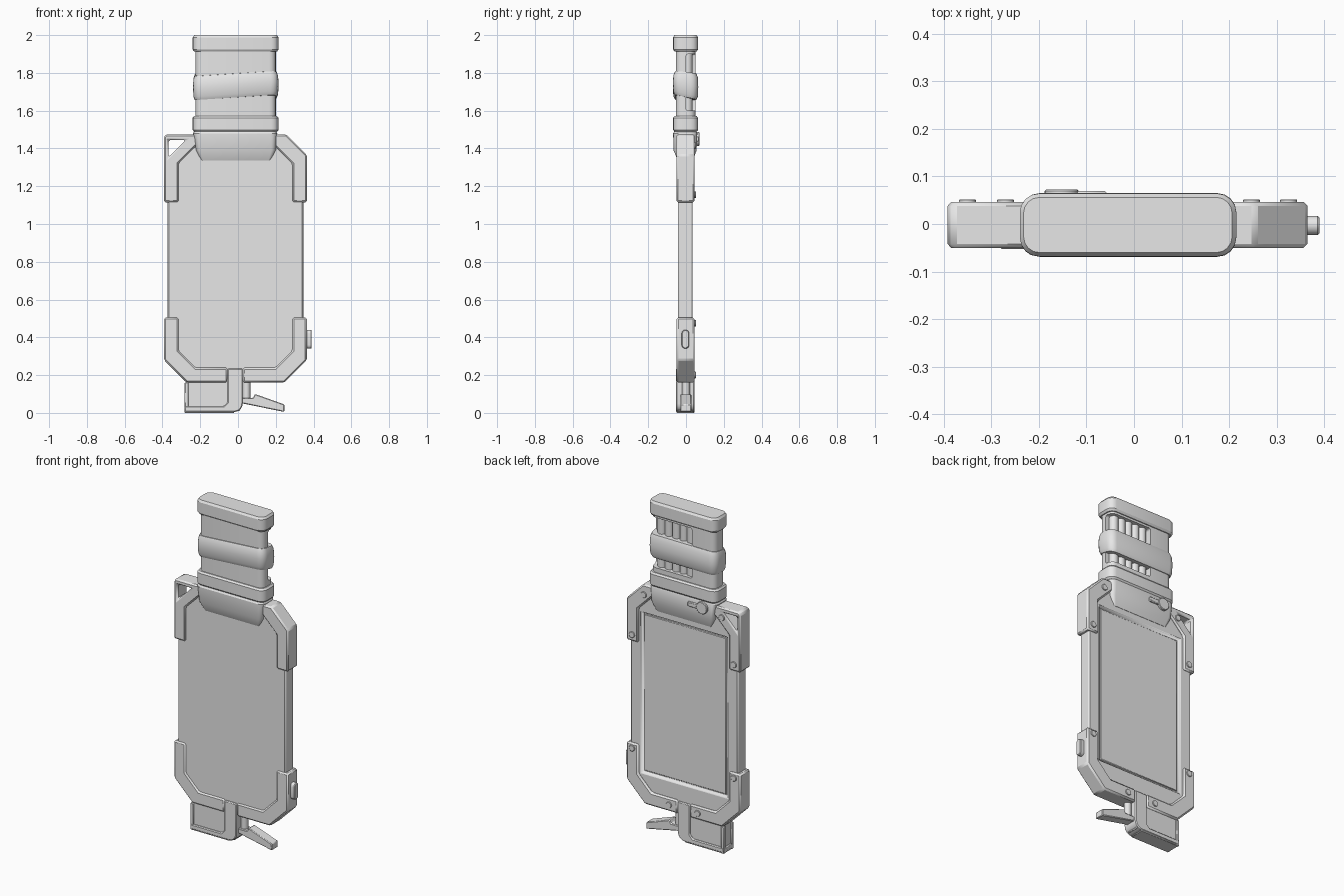
import bpy, bmesh, math

if "Cube" in bpy.data.objects:
    bpy.data.objects.remove(bpy.data.objects["Cube"])

grey = bpy.data.materials.new("plain grey")
grey.diffuse_color = (0.8, 0.8, 0.8, 1)
grey.use_nodes = True
grey.node_tree.nodes["Principled BSDF"].inputs["Base Color"].default_value = grey.diffuse_color


def finish(name, bm, bevel=0.0, segments=1):
    bmesh.ops.recalc_face_normals(bm, faces=bm.faces)
    me = bpy.data.meshes.new(name)
    bm.to_mesh(me)
    bm.free()
    ob = bpy.data.objects.new(name, me)
    bpy.context.collection.objects.link(ob)
    me.materials.append(grey)
    if bevel:
        m = ob.modifiers.new("bevel", 'BEVEL')
        m.width, m.segments, m.limit_method = bevel, segments, 'ANGLE'
        m.angle_limit = math.radians(40)
    return ob


def prism(name, pts, y0, y1, bevel=0.0, segments=1):
    """Outline in x/z, extruded along y."""
    bm = bmesh.new()
    f = bm.faces.new([bm.verts.new((x, y0, z)) for x, z in pts])
    r = bmesh.ops.extrude_face_region(bm, geom=[f])
    verts = [v for v in r["geom"] if isinstance(v, bmesh.types.BMVert)]
    bmesh.ops.translate(bm, verts=verts, vec=(0, y1 - y0, 0))
    return finish(name, bm, bevel, segments)


def box(name, x0, x1, y0, y1, z0, z1, bevel=0.0, segments=1):
    return prism(name, [(x0, z0), (x1, z0), (x1, z1), (x0, z1)], y0, y1, bevel, segments)


def loft(name, rings, tilt=lambda x, y, z: z, n=5):
    """Stack of rounded rectangles: (z, x0, x1, y0, y1, radius)."""
    bm = bmesh.new()
    loops = []
    for z, x0, x1, y0, y1, r in rings:
        loop = []
        for k, (cx, cy) in enumerate([(x1 - r, y1 - r), (x0 + r, y1 - r),
                                      (x0 + r, y0 + r), (x1 - r, y0 + r)]):
            for i in range(n):
                a = math.pi / 2 * (k + i / (n - 1))
                x, y = cx + r * math.cos(a), cy + r * math.sin(a)
                loop.append(bm.verts.new((x, y, tilt(x, y, z))))
        loops.append(loop)
    for a, b in zip(loops, loops[1:]):
        for i in range(len(a)):
            j = (i + 1) % len(a)
            bm.faces.new((a[i], a[j], b[j], b[i]))
    bm.faces.new(loops[0][::-1])
    bm.faces.new(loops[-1])
    return finish(name, bm)


def cylinder(name, loc, r, depth, axis='Z', n=16, bevel=0.0):
    rot = (math.pi / 2, 0, 0) if axis == 'Y' else (0, 0, 0)
    bpy.ops.mesh.primitive_cylinder_add(vertices=n, radius=r, depth=depth, location=loc, rotation=rot)
    ob = bpy.context.object
    ob.name = name
    ob.data.materials.append(grey)
    if bevel:
        m = ob.modifiers.new("bevel", 'BEVEL')
        m.width, m.limit_method = bevel, 'ANGLE'
    return ob


def cut(ob, cutter):
    """Subtract the cutter, then discard it."""
    m = ob.modifiers.new("cut", 'BOOLEAN')
    m.object, m.solver = cutter, 'EXACT'
    bpy.context.view_layer.objects.active = ob
    bpy.ops.object.modifier_move_to_index(modifier="cut", index=0)
    bpy.ops.object.modifier_apply(modifier="cut")
    bpy.data.objects.remove(cutter)


# Tablet body with a recessed screen on the back
body = prism("tablet_body", [(-.27, .18), (.244, .18), (.346, .282), (.346, 1.328), (.219, 1.455),
                             (-.245, 1.455), (-.372, 1.328), (-.372, .282)], -.042, .035, .008)
cut(body, box("screen_cutter", -.295, .268, .02, .08, .34, 1.30))
box("screen_panel", -.283, .256, .015, .025, .352, 1.288, .003)

# Corner brackets
Y0, Y1, B = -.05, .046, .009
loop_bracket = prism("top_left_bracket", [
    (-.392, 1.115), (-.315, 1.115), (-.315, 1.32), (-.225, 1.41), (-.2, 1.41), (-.2, 1.475),
    (-.38, 1.475), (-.392, 1.463)], Y0, Y1, B)
cut(loop_bracket, prism("strap_hole_cutter", [(-.367, 1.355), (-.277, 1.445), (-.367, 1.445)], -.1, .1))
prism("top_right_bracket", [(.365, 1.115), (.287, 1.115), (.287, 1.32), (.197, 1.41), (.18, 1.41),
                            (.18, 1.475), (.255, 1.475), (.365, 1.365)], Y0, Y1, B)
prism("bottom_left_bracket", [(-.392, .505), (-.392, .28), (-.272, .16), (-.055, .16), (-.055, .24),
                              (-.225, .24), (-.315, .33), (-.315, .505)], Y0, Y1, B)
prism("bottom_right_bracket", [(.365, .505), (.365, .28), (.245, .16), (.025, .16), (.025, .24),
                               (.197, .24), (.287, .33), (.287, .505)], Y0, Y1, B)

# Bracket screws on the back
for x, z in [(-.35, 1.155), (-.27, 1.415), (.325, 1.155), (.247, 1.415),
             (-.35, .475), (-.11, .2), (.325, .475), (.08, .2)]:
    cylinder("bracket_screw", (x, .045, z), .018, .014, 'Y', 16, .002)

# Side button, a rounded pill
button = [(.02 * math.cos(a), (.03 if i < 9 else -.03) + .39 + .02 * math.sin(a))
          for i in range(18) for a in [math.pi * (i if i < 9 else i - 1) / 8]]
bm = bmesh.new()
face = bm.faces.new([bm.verts.new((.35, y - .003, z)) for y, z in button])
ext = bmesh.ops.extrude_face_region(bm, geom=[face])
bmesh.ops.translate(bm, vec=(.04, 0, 0),
                    verts=[v for v in ext["geom"] if isinstance(v, bmesh.types.BMVert)])
finish("side_button", bm, .004)

# Connector block below the body, with a raised L-shaped strap
box("connector_block", -.275, .01, -.043, .036, .01, .18, .004)
corner = [(-.02 + .045 * math.cos(a), .05 - .045 * math.sin(a))
          for a in [math.pi / 2 * i / 5 for i in range(6)]]
prism("connector_strap", [(-.055, .235), (.025, .235)] + corner +
      [(-.282, .005), (-.282, .035), (-.075, .035), (-.055, .055)], -.053, .045, .005)
box("connector_end", -.282, -.262, -.05, -.03, .0, .16, .003)
box("connector_end_back", -.282, -.262, .025, .044, .0, .16, .003)
box("connector_base", -.28, -.02, -.05, .042, 0, .02, .003)

# Lever beside the connector
prism("lever", [(.0, .055), (.025, .05), (.245, .005), (.245, .045), (.09, .1), (.08, .08), (.0, .08)],
      -.03, .028, .004)
cylinder("lever_post", (.045, 0, .12), .02, .12)

# Socket that joins the grip to the body
loft("grip_socket", [(1.335, -.195, .172, -.043, .037, .012), (1.39, -.222, .2, -.066, .056, .025),
                     (1.48, -.238, .208, -.068, .06, .035), (1.49, -.232, .203, -.062, .056, .033)])

# Latch on the back of the socket
cylinder("latch_knob", (-.152, .06, 1.45), .036, .024, 'Y', 24, .003)
box("latch_bar", -.15, -.057, .05, .069, 1.436, 1.464, .004)

# Grip core with an open window at the back right
core = loft("grip_core", [(1.45, -.225, .2, -.054, .05, .035), (1.95, -.225, .2, -.054, .05, .035)])
cut(core, box("window_cutter", -.075, .3, .0, .1, 1.6, 1.9, .012, 3))
for i in range(5):
    cylinder("window_rib", (-.045 + .049 * i, .008, 1.75), .026, .31, 'Z', 16)


# Collar and cap around the grip
def ring(name, z0, z1, b):
    loft(name, [(z0, -.232, .206, -.06, .056, .033), (z0 + b, -.24, .215, -.068, .064, .04),
                (z1 - b, -.24, .215, -.068, .064, .04), (z1, -.232, .206, -.06, .056, .033)])


ring("grip_collar", 1.488, 1.572, .01)
ring("grip_cap", 1.912, 2.0, .012)


# Slanted band around the middle of the grip
def slant(x, y, z):
    front = (.065 - y) / .13
    return z + (.07 * x + .015 * (1 if z < 1.73 else 0)) * front


loft("grip_band", [(1.657, -.229, .204, -.058, .054, .035), (1.675, -.236, .212, -.067, .063, .04),
                   (1.725, -.238, .215, -.069, .065, .04), (1.775, -.236, .212, -.067, .063, .04),
                   (1.797, -.229, .204, -.058, .054, .035)], slant)

# Smooth shading with sharp creases
for ob in list(bpy.context.scene.objects):
    bpy.ops.object.select_all(action='DESELECT')
    ob.select_set(True)
    bpy.context.view_layer.objects.active = ob
    bpy.ops.object.shade_smooth_by_angle(angle=math.radians(30))
